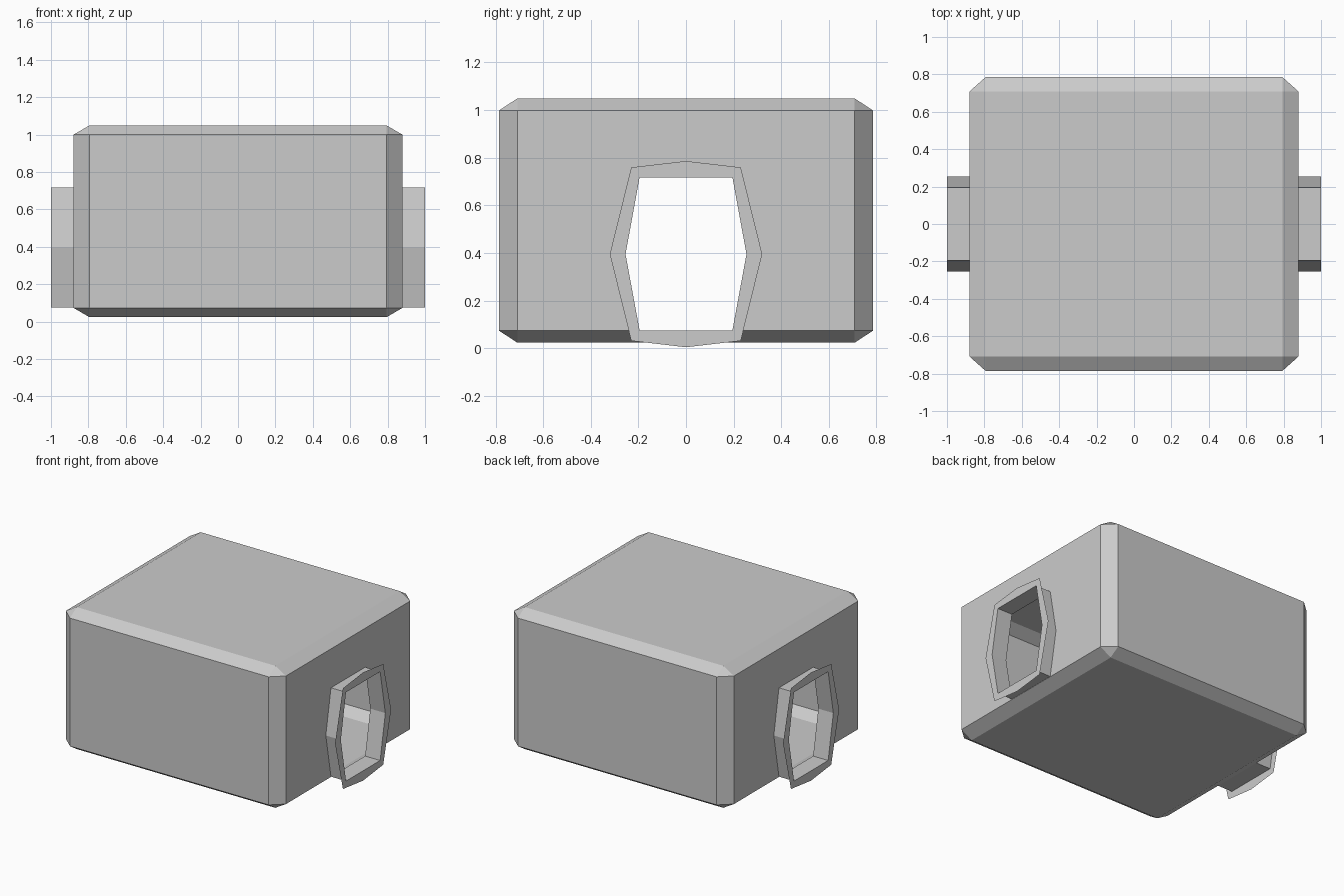
import bpy
import bmesh
from mathutils import Vector, Matrix

if "Cube" in bpy.data.objects:
    bpy.data.objects.remove(bpy.data.objects["Cube"])

MID_Z = 0.395
HOLE = [(-0.195, 0.322), (0.195, 0.322), (0.254, 0),
        (0.195, -0.320), (-0.195, -0.320), (-0.254, 0)]
RIM = [(0, 0.391), (0.23, 0.364), (0.32, 0), (0.23, -0.364),
       (0, -0.391), (-0.23, -0.364), (-0.32, 0), (-0.23, 0.364)]
BODY_X, PORT_X = 0.88, 1.0


def add_loop(bm, points, x):
    """Closed loop of edges in the plane at x."""
    verts = [bm.verts.new((x, y, MID_Z + z)) for y, z in points]
    edges = [bm.edges.new((v, verts[(i + 1) % len(verts)])) for i, v in enumerate(verts)]
    return verts, edges


def fill_ring(bm, outer, inner, side):
    bmesh.ops.triangle_fill(bm, edges=outer + inner, use_beauty=True,
                            normal=Vector((side, 0, 0)))


def finish(bm, name):
    mesh = bpy.data.meshes.new(name)
    bm.to_mesh(mesh)
    bm.free()
    obj = bpy.data.objects.new(name, mesh)
    bpy.context.collection.objects.link(obj)


# Hollow chamfered body with an opening in each end
bm = bmesh.new()
bmesh.ops.create_cube(bm, size=2)
bmesh.ops.bevel(bm, geom=bm.edges[:], offset=0.098, offset_type='OFFSET',
                segments=1, affect='EDGES')
bmesh.ops.transform(bm, verts=bm.verts[:], matrix=Matrix.Translation((0, 0, 0.536))
                    @ Matrix.Diagonal((BODY_X, 0.785, 0.513, 1)))
bm.normal_update()
for side in (-1, 1):
    end = next(f for f in bm.faces if f.normal.x * side > 0.99)
    border = list(end.edges)
    bmesh.ops.delete(bm, geom=[end], context='FACES_ONLY')
    hole = add_loop(bm, HOLE, side * BODY_X)[1]
    fill_ring(bm, border, hole, side)
bmesh.ops.recalc_face_normals(bm, faces=bm.faces[:])
finish(bm, "body")

# Short six-sided port with a flat flange on each end
for side, name in ((-1, "left_port"), (1, "right_port")):
    bm = bmesh.new()
    back, _ = add_loop(bm, HOLE, side * BODY_X)
    front, inner = add_loop(bm, HOLE, side * PORT_X)
    for i in range(len(HOLE)):
        j = (i + 1) % len(HOLE)
        quad = [back[i], back[j], front[j], front[i]]
        bm.faces.new(quad if side < 0 else quad[::-1])
    outer = add_loop(bm, RIM, side * PORT_X)[1]
    fill_ring(bm, outer, inner, side)
    finish(bm, name)
